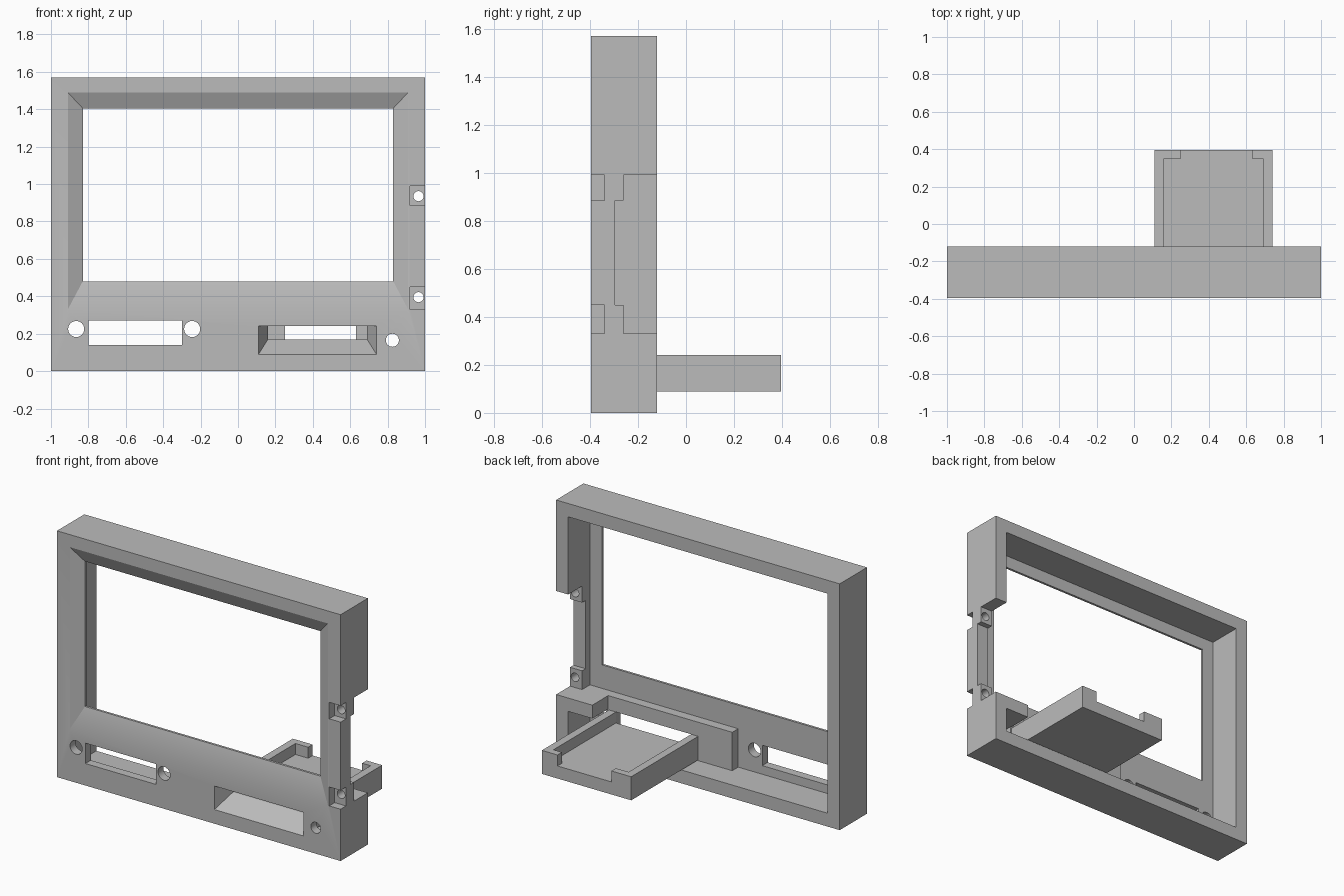
import bpy, bmesh, math
from mathutils import Matrix

if "Cube" in bpy.data.objects:
    bpy.data.objects.remove(bpy.data.objects["Cube"], do_unlink=True)

FRONT, SKIN, BACK, TAIL = -0.395, -0.34, -0.12, 0.395
WALL = 0.085
TOP = 1.57

grey = bpy.data.materials.new("plain grey")
grey.use_nodes = True
grey.diffuse_color = (0.5, 0.5, 0.5, 1)
grey.node_tree.nodes["Principled BSDF"].inputs["Base Color"].default_value = (0.5, 0.5, 0.5, 1)


def make(name, bm):
    bmesh.ops.recalc_face_normals(bm, faces=bm.faces)
    mesh = bpy.data.meshes.new(name)
    bm.to_mesh(mesh)
    bm.free()
    mesh.materials.append(grey)
    obj = bpy.data.objects.new(name, mesh)
    bpy.context.scene.collection.objects.link(obj)
    return obj


def loft(name, *sections):
    """Solid through (y, (x0, x1, z0, z1)) rectangles."""
    bm = bmesh.new()
    rings = [[bm.verts.new(p) for p in ((a, y, c), (b, y, c), (b, y, d), (a, y, d))]
             for y, (a, b, c, d) in sections]
    bm.faces.new(rings[0])
    bm.faces.new(rings[-1])
    for r, s in zip(rings, rings[1:]):
        for i in range(4):
            j = (i + 1) % 4
            bm.faces.new((r[i], r[j], s[j], s[i]))
    return make(name, bm)


def box(name, x0, x1, y0, y1, z0, z1):
    rect = (x0, x1, z0, z1)
    return loft(name, (y0, rect), (y1, rect))


def drill(x, z, radius):
    bm = bmesh.new()
    bmesh.ops.create_cone(bm, cap_ends=True, segments=32, radius1=radius, radius2=radius, depth=0.5,
                          matrix=Matrix.Translation((x, FRONT, z)) @ Matrix.Rotation(math.pi / 2, 4, 'X'))
    return make("drill", bm)


def combine(target, tool, operation):
    mod = target.modifiers.new("combine", 'BOOLEAN')
    mod.object, mod.operation, mod.solver = tool, operation, 'EXACT'
    graph = bpy.context.evaluated_depsgraph_get()
    mesh = bpy.data.meshes.new_from_object(target.evaluated_get(graph))
    target.modifiers.clear()
    target.data = mesh
    bpy.data.objects.remove(tool, do_unlink=True)


def add(tool):
    combine(body, tool, 'UNION')


def cut(tool):
    combine(body, tool, 'DIFFERENCE')


# Hollow shell, open at the back
body = box("display_bezel_with_tray", -1, 1, FRONT, BACK, 0, TOP)
cut(box("cavity", WALL - 1, 1 - WALL, SKIN, 0.5, WALL, TOP - WALL))

# Thick lower plate, corner shelf and tray block
add(box("lower_plate", -0.13, 0.75, -0.36, -0.28, 0.05, 0.33))
add(box("corner_shelf", 0.745, 0.95, -0.36, BACK, 0.245, 0.33))
add(box("tray", 0.11, 0.74, -0.30, TAIL, 0.09, 0.24))

# Screen opening with sloped surround
outer, inner = (-0.91, 0.91, 0.33, 1.49), (-0.83, 0.83, 0.48, 1.405)
cut(loft("screen", (-0.5, outer), (FRONT, outer), (-0.355, inner), (-0.3, inner)))

# Tray recess, rear gap and sloped mouth
cut(box("recess", 0.16, 0.69, -0.28, 0.35, 0.17, 0.26))
cut(box("rear_gap", 0.25, 0.63, 0.3, 0.5, 0.17, 0.26))
mouth, throat = (0.11, 0.74, 0.09, 0.24), (0.16, 0.69, 0.17, 0.24)
cut(loft("mouth", (-0.5, mouth), (FRONT, mouth), (-0.28, throat), (-0.25, throat)))

# Side notch, leaving a boss at each end
cut(box("notch", 0.9, 1.1, -0.26, 0.1, 0.33, 0.99))
cut(box("deep_notch", 0.9, 1.1, -0.295, 0.1, 0.45, 0.885))

# Screw pockets and their holes
for low, high, hole in ((0.33, 0.45, 0.395), (0.885, 0.99, 0.935)):
    cut(box("pocket", 0.92, 1.1, -0.5, SKIN, low, high))
    cut(drill(0.965, hole, 0.027))

# Connector slot and round openings in the lower front
cut(box("slot", -0.80, -0.30, -0.5, -0.3, 0.14, 0.27))
for x, z, radius in ((-0.865, 0.225, 0.043), (-0.245, 0.225, 0.043), (0.825, 0.165, 0.035)):
    cut(drill(x, z, radius))

# Crisp flat faces with smooth hole walls
bpy.ops.object.select_all(action='DESELECT')
body.select_set(True)
bpy.context.view_layer.objects.active = body
bpy.ops.object.shade_smooth_by_angle(angle=math.radians(20))
